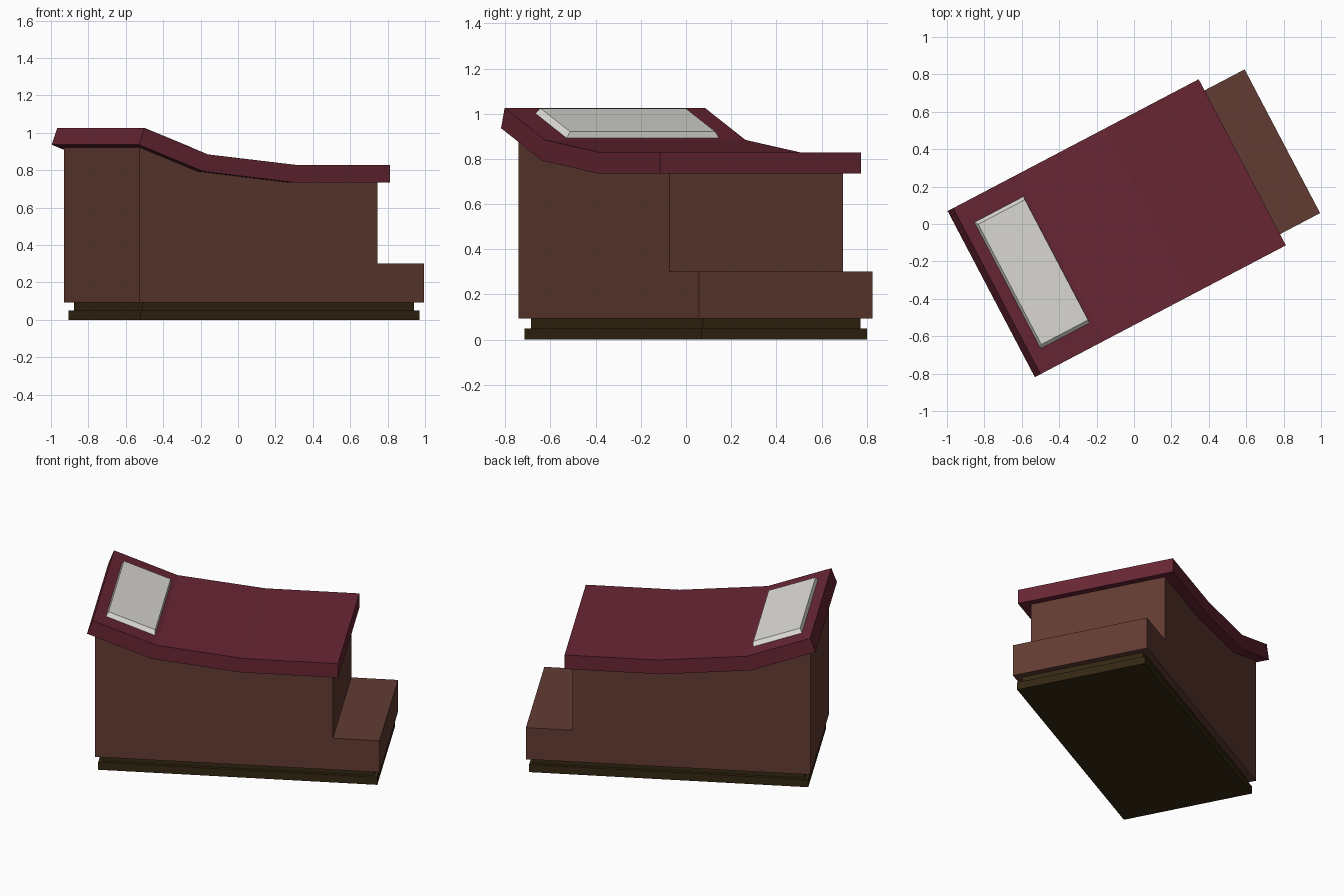
import bpy, bmesh, math
from mathutils import Matrix

if "Cube" in bpy.data.objects:
    bpy.data.objects.remove(bpy.data.objects["Cube"])

TURN = Matrix.Rotation(math.radians(27.7), 4, 'Z')  # whole bed is turned about z
MID = 0.023                                         # centre line across the width


def material(name, rgb):
    m = bpy.data.materials.new(name)
    m.diffuse_color = (*rgb, 1)
    m.use_nodes = True
    m.node_tree.nodes["Principled BSDF"].inputs["Base Color"].default_value = m.diffuse_color
    return m


maroon = material("maroon cover", (0.138, 0.0194, 0.0343))
brown = material("brown wood", (0.122, 0.0452, 0.0331))
dark = material("dark plinth", (0.0343, 0.0203, 0.006))
white = material("pillow white", (0.73, 0.72, 0.69))


def finish(name, bm, mat):
    bmesh.ops.recalc_face_normals(bm, faces=bm.faces)
    bm.transform(TURN)
    me = bpy.data.meshes.new(name)
    bm.to_mesh(me)
    bm.free()
    me.materials.append(mat)
    bpy.context.collection.objects.link(bpy.data.objects.new(name, me))


def prism(name, profile, width, mat):
    """Extrude a (length, height) profile across the width."""
    bm = bmesh.new()
    f = bm.faces.new([bm.verts.new((u, MID - width / 2, z)) for u, z in profile])
    r = bmesh.ops.extrude_face_region(bm, geom=[f])
    vs = [g for g in r['geom'] if isinstance(g, bmesh.types.BMVert)]
    bmesh.ops.translate(bm, verts=vs, vec=(0, width, 0))
    finish(name, bm, mat)


def block(name, u0, u1, z0, z1, width, mat):
    prism(name, [(u0, z0), (u1, z0), (u1, z1), (u0, z1)], width, mat)


# Two-step plinth
block("plinth_lower", -0.794, 0.891, 0.0, 0.05, 0.828, dark)
block("plinth_upper", -0.772, 0.869, 0.05, 0.093, 0.786, dark)

# Body with the foot step, top following the cover's underside
prism("body", [(-0.811, 0.093), (0.908, 0.093), (0.908, 0.302), (0.626, 0.302),
               (0.626, 0.737), (0.077, 0.737), (-0.46, 0.795), (-0.811, 0.922)],
      0.868, brown)

# Curved cover slab
prism("cover", [(-0.85, 0.936), (-0.46, 0.793), (0.077, 0.735), (0.666, 0.735),
                (0.666, 0.828), (0.099, 0.828), (-0.432, 0.884), (-0.816, 1.025)],
      1.003, maroon)

# Tapered pillow lying on the raised end
bm = bmesh.new()
rings = []
for half, ends in ((0.382, ((-0.752, 1.0), (-0.455, 0.892))),
                   (0.363, ((-0.738, 1.024), (-0.456, 0.921)))):
    (u0, z0), (u1, z1) = ends
    rings.append([bm.verts.new(p) for p in (
        (u0, MID - half, z0), (u1, MID - half, z1),
        (u1, MID + half, z1), (u0, MID + half, z0))])
low, top = rings
bm.faces.new(low)
bm.faces.new(top)
for i in range(4):
    j = (i + 1) % 4
    bm.faces.new((low[i], low[j], top[j], top[i]))
finish("pillow", bm, white)
